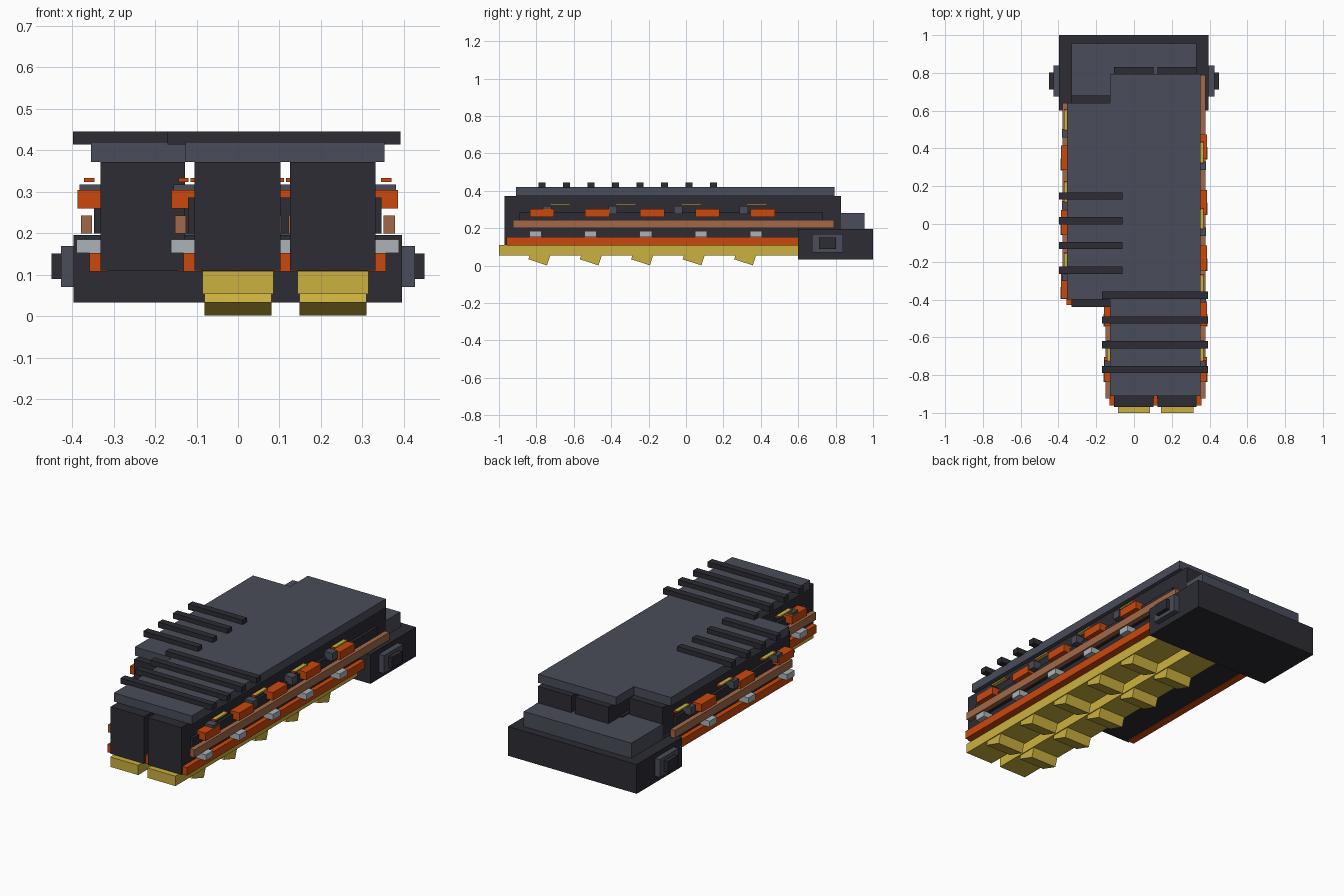
import bpy
import math

if "Cube" in bpy.data.objects:
    bpy.data.objects.remove(bpy.data.objects["Cube"], do_unlink=True)


def material(name, rgb):
    m = bpy.data.materials.new(name)
    m.use_nodes = True
    m.diffuse_color = (*rgb, 1)
    m.node_tree.nodes["Principled BSDF"].inputs["Base Color"].default_value = (*rgb, 1)
    return m


DARK = material("dark_metal", (0.025, 0.025, 0.034))
GREY = material("slate_grey", (0.068, 0.074, 0.1))
ORANGE = material("orange", (0.6, 0.065, 0.004))
YELLOW = material("yellow", (0.6, 0.44, 0.05))
COPPER = material("copper_brown", (0.36, 0.14, 0.065))
SILVER = material("light_grey", (0.41, 0.45, 0.47))


def box(name, x, y, z, mat, tilt=0):
    """Box from (min, max) ranges, optionally tilted about x."""
    spans = [sorted(r) for r in (x, y, z)]
    bpy.ops.mesh.primitive_cube_add(size=1, location=[sum(r) / 2 for r in spans])
    ob = bpy.context.object
    ob.name = name
    ob.scale = [r[1] - r[0] for r in spans]
    ob.rotation_euler.x = tilt
    ob.data.materials.append(mat)
    return ob


def around(c, width):
    return (c - width / 2, c + width / 2)


def side_details(name, edge, s, y0, y1, blocks, pods):
    """Rails, clamps, blocks and pods on one flank of a bar; s is its outward sign."""
    def part(label, a, b, y, z, mat):
        box(f"{name}_{label}", (edge + s * a, edge + s * b), y, z, mat)

    part("lower_rail", -0.018, 0.026, (y0 + 0.01, y1 - 0.01), (0.108, 0.153), ORANGE)
    part("pipe", 0.02, 0.047, (y0 + 0.045, y1 - 0.04), (0.2, 0.243), COPPER)
    part("inset_panel", -0.01, 0.015, (y0 + 0.08, y1 - 0.1), (0.2, 0.287), DARK)
    for c in blocks:
        part("block", 0.0, 0.055, around(c, 0.13), (0.26, 0.304), ORANGE)
        part("clamp", 0.0, 0.057, around(c - 0.035, 0.065), (0.152, 0.185), SILVER)
    for c in pods:
        part("pod", -0.01, 0.05, around(c, 0.045), (0.275, 0.318), GREY)
        part("pod_strip", 0.015, 0.038, around(c + 0.07, 0.104), (0.325, 0.333), YELLOW)
        for end in (0.016, 0.124):
            part("strip_end", 0.014, 0.039, around(c + end, 0.008), (0.324, 0.334), ORANGE)


# Main bars with matching flanks
long_blocks = [-0.77 + 0.295 * i for i in range(5)]
long_pods = [-0.742 + 0.35 * i for i in range(4)]
short_blocks = [-0.33 + 0.34 * i for i in range(3)]
short_pods = [-0.28 + 0.38 * i for i in range(3)]
bars = [
    ("right_bar", -0.332, -0.128, -0.44, 0.68, short_blocks, short_pods),
    ("middle_bar", -0.105, 0.102, -0.97, 0.83, long_blocks, long_pods),
    ("left_bar", 0.125, 0.331, -0.97, 0.83, long_blocks, long_pods),
]
for name, x0, x1, y0, y1, blocks, pods in bars:
    box(name, (x0, x1), (y0, y1), (0.11, 0.372), DARK)
    side_details(name, x0, -1, y0, y1, blocks, pods)
    side_details(name, x1, 1, y0, y1, blocks, pods)

# Top plates
box("long_top_plate", (-0.127, 0.353), (-0.91, 0.795), (0.372, 0.42), GREY)
box("short_top_plate", (-0.355, -0.127), (-0.4, 0.64), (0.372, 0.42), GREY)

# Ribs across the plates
for i in range(4):
    box("front_rib", (-0.17, 0.392), around(-0.77 + 0.131 * i, 0.038), (0.414, 0.445), DARK)
    box("rear_rib", (-0.398, -0.062), around(-0.245 + 0.131 * i, 0.038), (0.414, 0.445), DARK)

# Yellow runners with slanted teeth underneath
for x in (0, 0.229):
    box("runner", around(x, 0.172), (-1.0, 0.62), (0.054, 0.109), YELLOW)
    for i in range(5):
        box("tooth", around(x, 0.162), around(-0.783 + 0.275 * i, 0.105),
            (0.016, 0.08), YELLOW, math.radians(-18))

# Rear base with cap and side knobs
box("rear_base", (-0.397, 0.395), (0.6, 1.0), (0.033, 0.196), DARK)
box("base_cap", (-0.332, 0.33), (0.605, 0.955), (0.19, 0.28), GREY)
for s in (-1, 1):
    box("knob_plate", (s * 0.39, s * 0.427), around(0.757, 0.165), (0.07, 0.17), GREY)
    box("knob", (s * 0.42, s * 0.45), around(0.757, 0.09), (0.09, 0.151), DARK)
